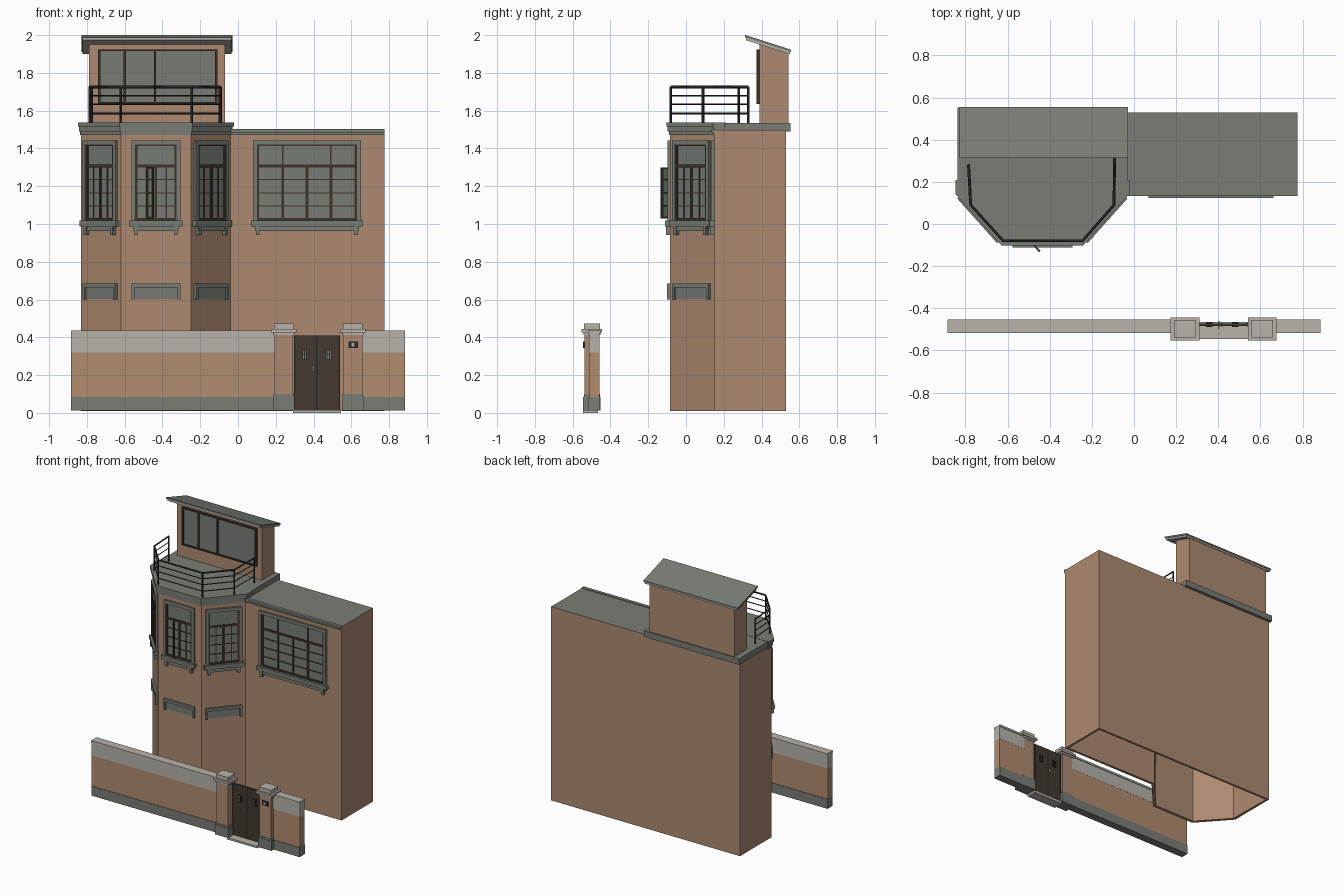
import bpy, bmesh
from math import atan2
from mathutils import Matrix, Vector

cube = bpy.data.objects.get("Cube")
if cube:
    bpy.data.objects.remove(cube, do_unlink=True)


def material(name, *rgb):
    col = [(c / 255 / 12.92 if c < 11 else ((c / 255 + 0.055) / 1.055) ** 2.4) for c in rgb] + [1]
    m = bpy.data.materials.new(name)
    m.use_nodes = True
    m.diffuse_color = col
    m.node_tree.nodes["Principled BSDF"].inputs["Base Color"].default_value = col
    return m


BRICK = material("brick", 174, 138, 113)
FENCE_BRICK = material("fence brick", 176, 140, 110)
STONE = material("grey stone", 122, 125, 117)
PLASTER = material("pale plaster", 184, 178, 170)
GLASS = material("window glass", 120, 124, 116)
WOOD = material("dark wood", 62, 50, 41)
IRON = material("black iron", 38, 38, 37)
GATE = material("gate brown", 66, 57, 48)


def finish(name, bm, *mats):
    bmesh.ops.recalc_face_normals(bm, faces=bm.faces)
    me = bpy.data.meshes.new(name)
    bm.to_mesh(me)
    bm.free()
    ob = bpy.data.objects.new(name, me)
    bpy.context.collection.objects.link(ob)
    for m in mats:
        me.materials.append(m)
    return ob


def boxes(name, mat, spans, place=Matrix()):
    """One object made of boxes given as (x0, x1, y0, y1, z0, z1)."""
    bm = bmesh.new()
    for x0, x1, y0, y1, z0, z1 in spans:
        mid = Vector((x0 + x1, y0 + y1, z0 + z1)) / 2
        size = Matrix.Diagonal((x1 - x0, y1 - y0, z1 - z0, 1))
        bmesh.ops.create_cube(bm, size=1, matrix=Matrix.Translation(mid) @ size)
    ob = finish(name, bm, mat)
    ob.matrix_world = place
    return ob


def prism(name, mats, pts, lo, hi, along_x=False):
    """Extrude a plan outline upward, or a side profile along x."""
    bm = bmesh.new()
    put = (lambda p, h: (h, *p)) if along_x else (lambda p, h: (*p, h))
    face = bm.faces.new([bm.verts.new(put(p, lo)) for p in pts])
    new = bmesh.ops.extrude_face_region(bm, geom=[face], use_keep_orig=True)["geom"]
    shift = Vector(put((0, 0), hi - lo))
    bmesh.ops.translate(bm, vec=shift, verts=[g for g in new if isinstance(g, bmesh.types.BMVert)])
    return finish(name, bm, *mats)


def offset(pts, d):
    """Grow a counter-clockwise outline by d with mitred corners."""
    out = []
    for i, p in enumerate(pts):
        a, b, c = Vector(pts[i - 1]), Vector(p), Vector(pts[(i + 1) % len(pts)])
        e, f = (b - a).normalized(), (c - b).normalized()
        n, m = Vector((e.y, -e.x)), Vector((f.y, -f.x))
        out.append(tuple(b + (n + m) * d / (1 + n.dot(m))))
    return out


# House shell: bay on the right-hand side, wing on the left, open underneath
BAY = [(-0.83, 0.15), (-0.62, -0.085), (-0.25, -0.085), (-0.04, 0.15)]
house = prism("house_walls", (BRICK, STONE), BAY + [(0.775, 0.15), (0.775, 0.53), (-0.83, 0.53)], 0.01, 1.497)
bm = bmesh.new()
bm.from_mesh(house.data)
bm.normal_update()
bmesh.ops.delete(bm, geom=[f for f in bm.faces if f.normal.z < -0.9], context="FACES")
for f in bm.faces:
    f.material_index = int(f.normal.z > 0.9)
bm.to_mesh(house.data)
bm.free()
shell = house.modifiers.new("wall_thickness", "SOLIDIFY")
shell.thickness = 0.025
shell.offset = -1

# Cornices and terrace slab
bay_outline = BAY + [(-0.04, 0.19), (-0.83, 0.19)]
for i, (z0, z1, d) in enumerate([(1.472, 1.49, 0.006), (1.49, 1.515, 0.012), (1.515, 1.538, 0.018)]):
    prism(f"bay_cornice_{i + 1}", (STONE,), offset(bay_outline, d), z0, z1)
boxes("terrace_slab", STONE, [(-0.838, -0.03, 0.18, 0.553, 1.49, 1.536)])
boxes("wing_cornice", STONE, [(-0.04, 0.775, 0.142, 0.16, 1.472, 1.485),
                              (-0.04, 0.775, 0.134, 0.16, 1.485, 1.502)])

# Rooftop room with a roof falling to the back
FALL = 0.32


def roof_z(y, drop):
    return 2.0 - (y - 0.315) * FALL - drop


def sloped(name, mat, y0, y1, top, bottom, x0, x1):
    prism(name, (mat,), [(y0, bottom(y0)), (y1, bottom(y1)), (y1, top(y1)), (y0, top(y0))], x0, x1, True)


sloped("rooftop_room", BRICK, 0.39, 0.542, lambda y: roof_z(y, 0.02), lambda y: 1.53, -0.79, -0.07)
sloped("roof_cover", STONE, 0.312, 0.556, lambda y: roof_z(y, 0), lambda y: roof_z(y, 0.012), -0.828, -0.028)
sloped("roof_fascia", PLASTER, 0.318, 0.55, lambda y: roof_z(y, 0.012), lambda y: roof_z(y, 0.026), -0.822, -0.034)
boxes("rooftop_window_glass", GLASS, [(-0.735, -0.115, 0.384, 0.392, 1.64, 1.92)])
boxes("rooftop_window_frame", WOOD,
      [(x - 0.006, x + 0.006, 0.374, 0.392, 1.635, 1.925) for x in (-0.735, -0.6, -0.44, -0.115)]
      + [(-0.74, -0.11, 0.374, 0.392, z - 0.005, z + 0.005) for z in (1.64, 1.92)])

# Terrace railing
path = [(-0.785, 0.28), (-0.775, 0.09), (-0.62, -0.08), (-0.245, -0.08), (-0.095, 0.09), (-0.092, 0.33)]


def railing(name, radius, lines):
    cu = bpy.data.curves.new(name, "CURVE")
    cu.dimensions = "3D"
    cu.bevel_depth = radius
    cu.bevel_resolution = 0
    cu.use_fill_caps = True
    cu.materials.append(IRON)
    for line in lines:
        s = cu.splines.new("POLY")
        s.points.add(len(line) - 1)
        for pt, co in zip(s.points, line):
            pt.co = (*co, 1)
    bpy.context.collection.objects.link(bpy.data.objects.new(name, cu))


railing("railing_top_and_posts", 0.007, [[(*p, 1.725) for p in path]]
        + [[(*p, 1.53), (*p, 1.725)] for p in path])
railing("railing_bars", 0.004, [[(*p, z) for p in path] for z in (1.68, 1.635, 1.585)])


# Windows, placed on a wall with local -y pointing outward
def window(name, place, w, uppers, lowers, bars):
    h, g = w / 2, w / 2 - 0.02
    boxes(name + "_surround", STONE, [(-h, -g, -0.014, 0.01, 1.0, 1.443), (g, h, -0.014, 0.01, 1.0, 1.443),
                                      (-h, h, -0.014, 0.01, 1.42, 1.443)], place)
    boxes(name + "_sill", STONE, [(-h - 0.012, h + 0.012, -0.026, 0.01, 0.988, 1.018),
                                  (-h + 0.01, h - 0.01, -0.016, 0.01, 0.962, 0.988)]
          + [(s * (h - 0.025) - 0.01, s * (h - 0.025) + 0.01, -0.022, 0.01, 0.942, 0.988) for s in (-1, 1)], place)
    boxes(name + "_glass", GLASS, [(-g, g, -0.003, 0.005, 1.018, 1.42)], place)
    at = lambda f: -g + 2 * g * f
    frame = [(-g, g, -0.009, 0.004, z0, z1) for z0, z1 in ((1.018, 1.032), (1.298, 1.314), (1.414, 1.42))]
    frame += [(s * (g - 0.006) - 0.006, s * (g - 0.006) + 0.006, -0.009, 0.004, 1.018, 1.42) for s in (-1, 1)]
    frame += [(at(f) - 0.004, at(f) + 0.004, -0.008, 0.004, 1.31, 1.42) for f in uppers]
    frame += [(at(f) - 0.007, at(f) + 0.007, -0.009, 0.004, 1.02, 1.31) for f in lowers]
    frame += [(at(f) - 0.003, at(f) + 0.003, -0.007, 0.004, 1.02, 1.31) for f in bars]
    frame += [(-g, g, -0.007, 0.004, z - 0.003, z + 0.003) for z in (1.095, 1.165, 1.235)]
    boxes(name + "_frame", WOOD, frame, place)


def vent(name, place):
    boxes(name + "_surround", STONE, [(-0.13, -0.114, -0.016, 0.01, 0.6, 0.685), (0.114, 0.13, -0.016, 0.01, 0.6, 0.685),
                                      (-0.13, 0.13, -0.016, 0.01, 0.664, 0.685)], place)
    boxes(name + "_pane", GLASS, [(-0.114, 0.114, -0.004, 0.01, 0.604, 0.664)], place)


for i, name in enumerate(("bay_right", "bay_front", "bay_left")):
    a, b = Vector(BAY[i]), Vector(BAY[i + 1])
    mid = (a + b) / 2
    place = Matrix.Translation((*mid, 0)) @ Matrix.Rotation(atan2(b.y - a.y, b.x - a.x), 4, "Z")
    if i == 1:
        window(name + "_window", place, 0.26, [], [0.3, 0.5], [0.75])
    else:
        window(name + "_window", place, 0.26, [], [0.5], [0.25, 0.75])
    vent(name + "_vent", place)
window("wing_window", Matrix.Translation((0.365, 0.15, 0)), 0.57, [0.26, 0.74], [0.26, 0.5, 0.74], [])

# Casement standing open on the bay front
hinge = Matrix.Translation((-0.482, -0.092, 0)) @ Matrix.Rotation(-0.85, 4, "Z")
boxes("open_casement_frame", WOOD, [(0, 0.01, -0.005, 0.005, 1.03, 1.3), (0.042, 0.052, -0.005, 0.005, 1.03, 1.3)]
      + [(0, 0.052, -0.004, 0.004, z - 0.005, z + 0.005) for z in (1.035, 1.095, 1.165, 1.235, 1.295)], hinge)
boxes("open_casement_glass", GLASS, [(0.01, 0.042, -0.001, 0.001, 1.03, 1.3)], hinge)

# Street wall in layers on both sides of the gate
RUNS = [(-0.885, 0.2), (0.65, 0.885)]
for name, mat, grow, z0, z1 in [("wall_base", STONE, 0.004, 0.012, 0.085), ("wall_brick", FENCE_BRICK, 0, 0.085, 0.32),
                                ("wall_band", PLASTER, 0.001, 0.32, 0.42), ("wall_coping", PLASTER, 0.006, 0.42, 0.435)]:
    boxes(name, mat, [(x0, x1, -0.512 - grow, -0.458 + grow, z0, z1) for x0, x1 in RUNS])

# Gate pillars
for name, x in (("right_pillar", 0.242), ("left_pillar", 0.608)):
    for part, mat, r, z0, z1 in [("base", STONE, 0.058, 0.012, 0.085), ("base_step", STONE, 0.054, 0.085, 0.1),
                                 ("shaft", BRICK, 0.05, 0.1, 0.412), ("neck", PLASTER, 0.057, 0.412, 0.426),
                                 ("cap", PLASTER, 0.068, 0.426, 0.444), ("top", PLASTER, 0.052, 0.444, 0.474)]:
        d = r * 0.8
        boxes(f"{name}_{part}", mat, [(x - r, x + r, -0.498 - d, -0.498 + d, z0, z1)])

# Double gate with small grilles, handle, threshold and plate
boxes("gate_leaves", GATE, [(0.296, 0.415, -0.484, -0.472, 0.015, 0.41), (0.419, 0.54, -0.484, -0.472, 0.015, 0.41)])
boxes("gate_edges", IRON, [(x - 0.003, x + 0.003, -0.487, -0.469, 0.015, 0.41) for x in (0.299, 0.417, 0.537)])
boxes("gate_grille_panes", GLASS, [(x - 0.014, x + 0.014, -0.486, -0.47, 0.286, 0.33) for x in (0.357, 0.48)])
boxes("gate_grille_bars", IRON, [(x + s - 0.002, x + s + 0.002, -0.489, -0.467, 0.282, 0.334)
                                 for x in (0.357, 0.48) for s in (-0.014, -0.005, 0.005, 0.014)]
      + [(x - 0.016, x + 0.016, -0.489, -0.467, z - 0.002, z + 0.002)
         for x in (0.357, 0.48) for z in (0.284, 0.308, 0.332)])
boxes("gate_handle", PLASTER, [(0.398, 0.406, -0.497, -0.46, 0.22, 0.25)])
boxes("gate_threshold", PLASTER, [(0.29, 0.545, -0.545, -0.465, 0, 0.015)])
boxes("pillar_plate", IRON, [(0.584, 0.634, -0.544, -0.536, 0.344, 0.378)])
boxes("pillar_plate_face", PLASTER, [(0.6, 0.618, -0.546, -0.54, 0.352, 0.37)])
